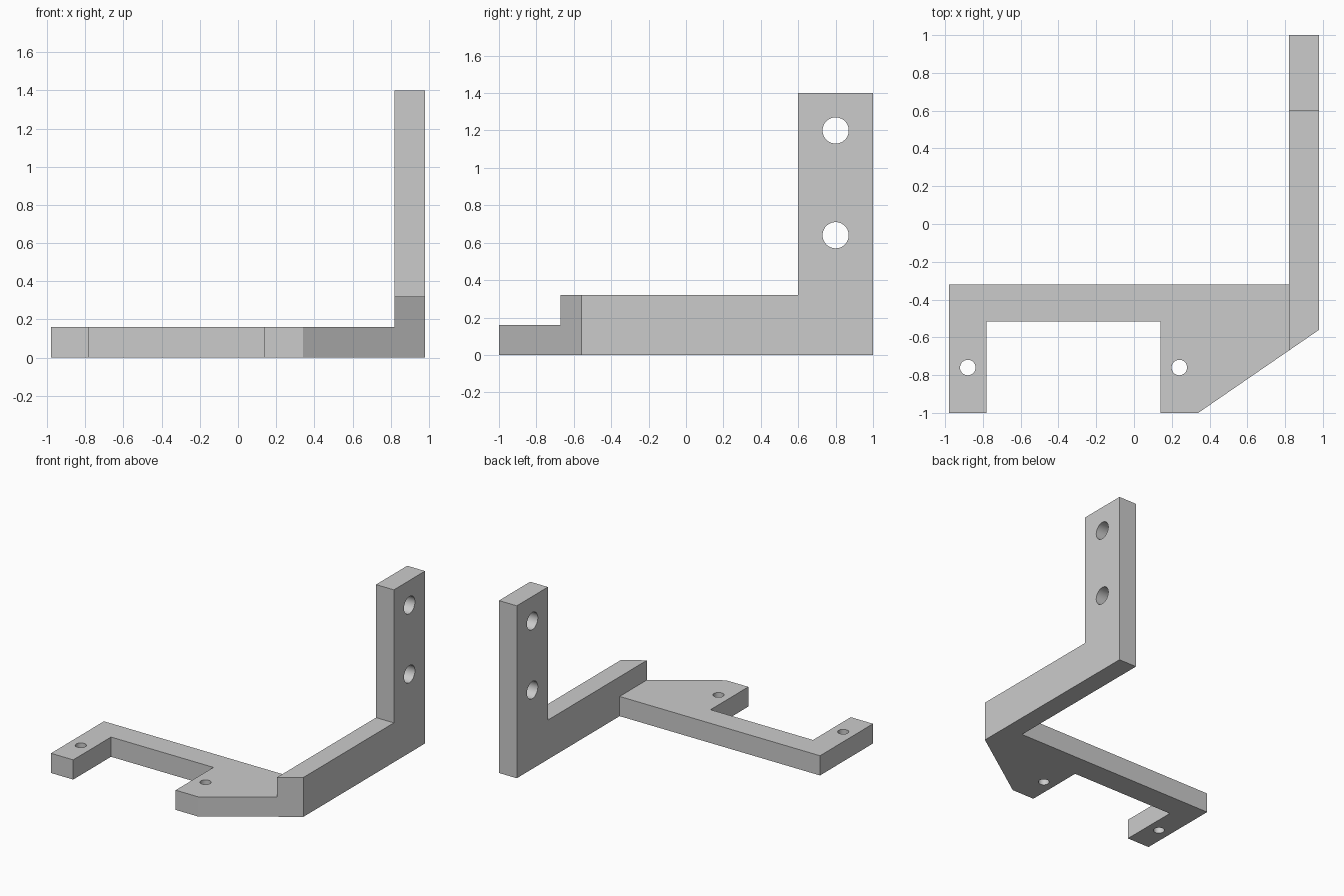
import bpy, bmesh, math
from mathutils import Vector

cube = bpy.data.objects.get("Cube")
if cube:
    bpy.data.objects.remove(cube, do_unlink=True)

grey = bpy.data.materials.new("light_grey")
grey.use_nodes = True
colour = (0.6, 0.6, 0.6, 1)
grey.diffuse_color = colour
grey.node_tree.nodes["Principled BSDF"].inputs["Base Color"].default_value = colour


def make_object(name, bm):
    bmesh.ops.recalc_face_normals(bm, faces=bm.faces)
    mesh = bpy.data.meshes.new(name)
    bm.to_mesh(mesh)
    bm.free()
    mesh.materials.append(grey)
    obj = bpy.data.objects.new(name, mesh)
    bpy.context.collection.objects.link(obj)
    return obj


def extrude(points, direction):
    """Prism from a closed outline."""
    bm = bmesh.new()
    face = bm.faces.new([bm.verts.new(p) for p in points])
    out = bmesh.ops.extrude_face_region(bm, geom=[face])
    verts = [v for v in out["geom"] if isinstance(v, bmesh.types.BMVert)]
    bmesh.ops.translate(bm, verts=verts, vec=direction)
    return bm


def drill(name, centre, radius, along_x=False):
    """Round cutter along z, or along x."""
    bm = bmesh.new()
    bmesh.ops.create_cone(bm, cap_ends=True, segments=48,
                          radius1=radius, radius2=radius, depth=0.5)
    obj = make_object(name, bm)
    obj.location = centre
    if along_x:
        obj.rotation_euler.y = math.pi / 2
    return obj


def boolean(obj, other, operation):
    mod = obj.modifiers.new(operation.title(), "BOOLEAN")
    mod.operation = operation
    mod.solver = "EXACT"
    mod.object = other
    bpy.context.view_layer.update()
    bpy.context.view_layer.objects.active = obj
    bpy.ops.object.modifier_apply(modifier=mod.name)
    bpy.data.objects.remove(other, do_unlink=True)


# Flat forked plate with a chamfered corner
thick = 0.16
side, inner = 0.98, 0.82
plan = [(-side, -0.32), (-side, -1), (-0.78, -1), (-0.78, -0.515),
        (0.14, -0.515), (0.14, -1), (0.34, -1), (side, -0.56), (side, -0.32)]
bracket = make_object("mounting_bracket", extrude([(x, y, 0) for x, y in plan], (0, 0, thick)))

# L-shaped side arm, its front end cut on the line of the chamfer
profile = [(-1, 0), (1, 0), (1, 1.4), (0.6, 1.4), (0.6, 0.32), (-1, 0.32)]
bm = extrude([(inner, y, z) for y, z in profile], (side - inner, 0, 0))
cut = bmesh.ops.bisect_plane(bm, geom=bm.verts[:] + bm.edges[:] + bm.faces[:],
                             plane_co=(side, -0.56, 0),
                             plane_no=Vector((0.44, -0.64, 0)).normalized(),
                             clear_outer=True)
bmesh.ops.holes_fill(bm, edges=[e for e in bm.edges if e.is_boundary])
boolean(bracket, make_object("side_arm", bm), "UNION")

# Screw holes through the plate and bolt holes through the arm
for x in (-0.88, 0.24):
    boolean(bracket, drill("screw_hole_cutter", (x, -0.76, 0.08), 0.041), "DIFFERENCE")
for z in (0.64, 1.2):
    boolean(bracket, drill("bolt_hole_cutter", (0.9, 0.8, z), 0.07, True), "DIFFERENCE")

# Smooth hole walls, crisp edges
bpy.ops.object.select_all(action="DESELECT")
bracket.select_set(True)
bpy.context.view_layer.objects.active = bracket
bpy.ops.object.shade_smooth_by_angle(angle=math.radians(30))
